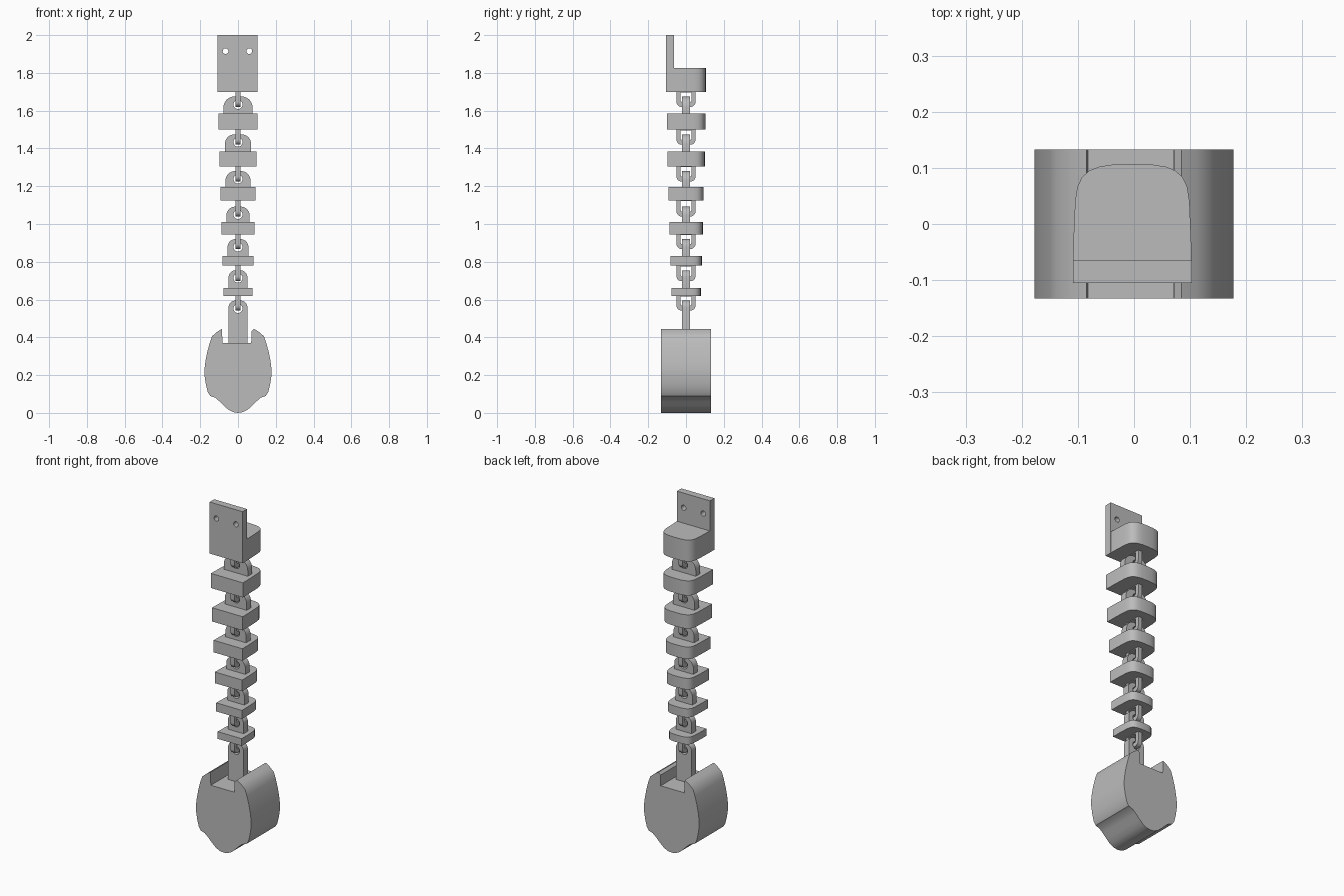
import bpy, bmesh, math
from mathutils import Matrix

cube = bpy.data.objects.get("Cube")
if cube:
    bpy.data.objects.remove(cube)

grey = bpy.data.materials.new("plain grey")
grey.use_nodes = True
GREY = (0.5, 0.5, 0.5, 1)
grey.diffuse_color = GREY
grey.node_tree.nodes["Principled BSDF"].inputs["Base Color"].default_value = GREY

# Drawing planes: local x, y and thickness mapped to the world
PLANES = {
    "XY": Matrix.Identity(4),
    "XZ": Matrix.Rotation(math.pi / 2, 4, "X"),
    "YZ": Matrix(((0, 0, 1, 0), (1, 0, 0, 0), (0, 1, 0, 0), (0, 0, 0, 1))),
}


def plate(name, plane, outlines, thickness, location=(0, 0, 0)):
    """Extrude a flat outline; further outlines are holes."""
    curve = bpy.data.curves.new(name, "CURVE")
    curve.dimensions = "2D"
    curve.fill_mode = "BOTH"
    curve.extrude = thickness / 2
    for points in outlines:
        spline = curve.splines.new("POLY")
        spline.points.add(len(points) - 1)
        for p, (x, y) in zip(spline.points, points):
            p.co = (x, y, 0, 1)
        spline.use_cyclic_u = True
    temp = bpy.data.objects.new(name + " outline", curve)
    bpy.context.collection.objects.link(temp)
    graph = bpy.context.evaluated_depsgraph_get()
    mesh = bpy.data.meshes.new_from_object(temp.evaluated_get(graph))
    bpy.data.objects.remove(temp)
    bpy.data.curves.remove(curve)
    mesh.name = name
    bm = bmesh.new()
    bm.from_mesh(mesh)
    bmesh.ops.remove_doubles(bm, verts=bm.verts, dist=0.0001)
    bmesh.ops.transform(bm, matrix=PLANES[plane], verts=bm.verts)
    bmesh.ops.recalc_face_normals(bm, faces=bm.faces)
    bm.to_mesh(mesh)
    bm.free()
    mesh.materials.clear()
    mesh.materials.append(grey)
    obj = bpy.data.objects.new(name, mesh)
    obj.location = location
    bpy.context.collection.objects.link(obj)
    bpy.ops.object.select_all(action="DESELECT")
    obj.select_set(True)
    bpy.context.view_layer.objects.active = obj
    bpy.ops.object.shade_smooth_by_angle(angle=math.radians(30))
    return obj


def circle(x, y, r, n=24):
    return [(x + r * math.cos(math.tau * i / n), y + r * math.sin(math.tau * i / n))
            for i in range(n)]


def arch(half, base, tip, r, n=8):
    """Tab from base to tip with two rounded corners at the tip."""
    s = 1 if tip > base else -1
    side = [(half - r + r * math.cos(a), tip + s * r * (math.sin(a) - 1))
            for a in (math.pi / 2 * i / n for i in range(n + 1))]
    right = [(half, base)] + side
    return right + [(-x, z) for x, z in reversed(right)]


def spine_profile(k):
    """Flat front, gently tapering sides, rounded back."""
    half = [(0.106, -0.105), (0.105, -0.03), (0.102, 0.04), (0.098, 0.066), (0.09, 0.083),
            (0.077, 0.095), (0.06, 0.102), (0.035, 0.106)]
    pts = half + [(0, 0.107)] + [(-x, y) for x, y in reversed(half)]
    return [(x * k, y * k) for x, y in pts]


def slab(name, z0, z1, k, x=0):
    plate(name, "XY", [spine_profile(k)], z1 - z0, (x, 0, (z0 + z1) / 2))


def lug(name, half, base, tip):
    plate(name, "XZ", [arch(half, base, tip, half * 0.75), circle(0, tip - 0.042, 0.024)], 0.04)


def loop(name, base, tip):
    plate(name, "YZ", [arch(0.05, base, tip, 0.026),
                       arch(0.029, base - 0.004, tip + 0.024, 0.012)], 0.026)


# Wall bracket: screw plate and block
wall = [(-0.106, 1.7), (0.106, 1.7), (0.106, 2), (-0.106, 2)]
plate("bracket_plate", "XZ", [wall, circle(-0.063, 1.915, 0.015), circle(0.063, 1.915, 0.015)],
      0.041, (-0.003, -0.0845, 0))
slab("bracket_block", 1.70, 1.825, 1, -0.003)
loop("bracket_loop", 1.70, 1.62)

# Links: bottom, top, scale, lug half width, lug tip, loop tip
links = [
    (1.50, 1.585, 0.97, 0.077, 1.675, 1.42),
    (1.305, 1.385, 0.93, 0.07, 1.475, 1.225),
    (1.125, 1.195, 0.875, 0.066, 1.28, 1.04),
    (0.945, 1.01, 0.83, 0.061, 1.092, 0.868),
    (0.78, 0.83, 0.78, 0.055, 0.92, 0.697),
    (0.62, 0.662, 0.73, 0.05, 0.755, 0.542),
]
for i, (z0, z1, k, half, tip, low) in enumerate(links, 1):
    slab(f"link_body_{i}", z0, z1, k)
    lug(f"link_lug_{i}", half, z1, tip)
    loop(f"link_loop_{i}", z0, low)

# Hanging weight with a notch and a tall post
lug("weight_post", 0.05, 0.37, 0.595)
flank = [(0.085, 0.445), (0.112, 0.428), (0.138, 0.405), (0.15, 0.37), (0.162, 0.325),
         (0.172, 0.275), (0.177, 0.235), (0.177, 0.195), (0.17, 0.15), (0.16, 0.11),
         (0.147, 0.09), (0.12, 0.08), (0.1, 0.063), (0.075, 0.038), (0.05, 0.016),
         (0.025, 0.004)]
weight = ([(0.07, 0.37), (0.071, 0.432)] + flank + [(0, 0)]
          + [(-x, z) for x, z in reversed(flank)] + [(-0.082, 0.37)])
plate("weight_body", "XZ", [weight], 0.265)
